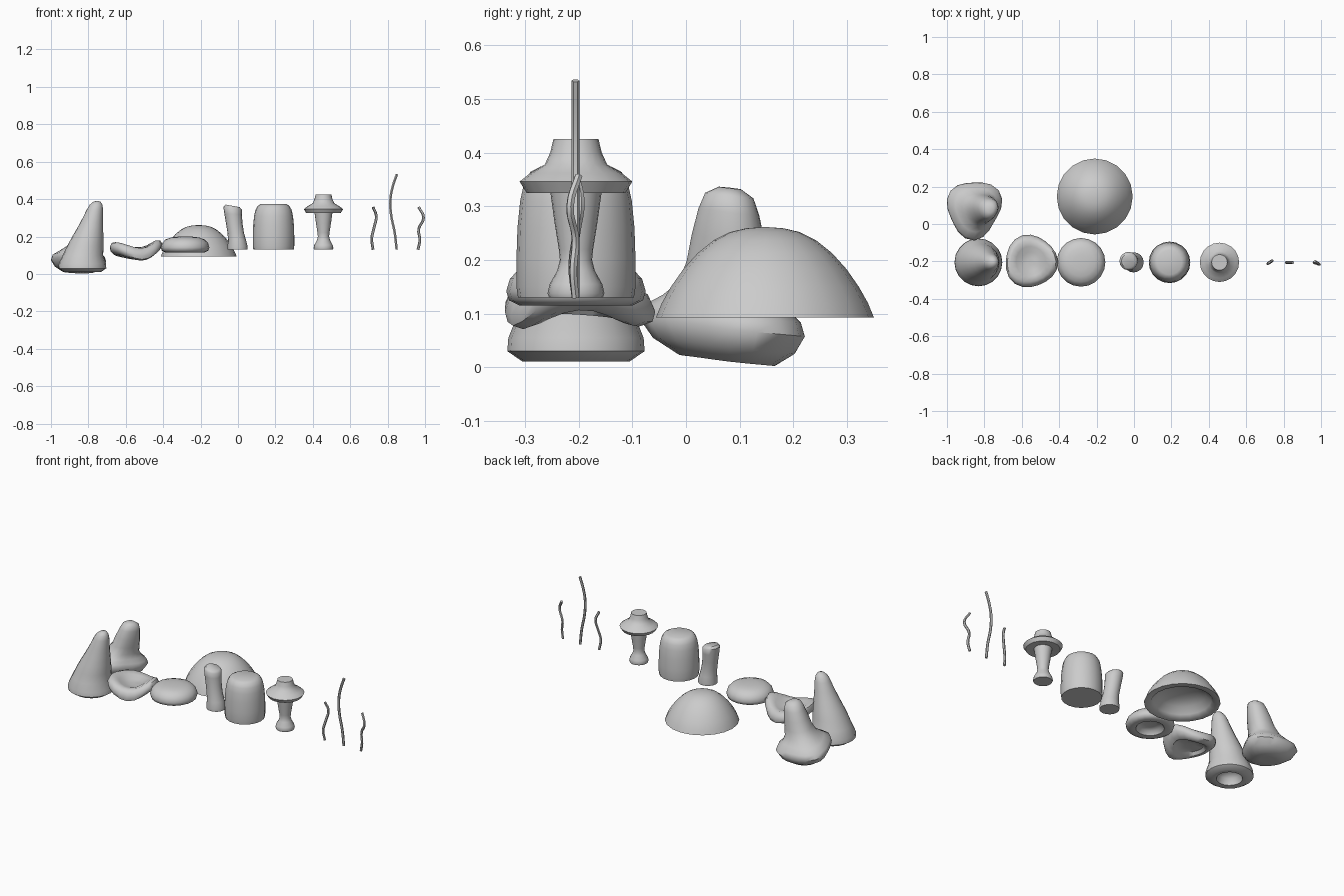
import bpy, bmesh
from math import sin, cos, pi, radians, exp
from mathutils import Vector


def finish(ob, angle=50):
    bpy.ops.object.select_all(action='DESELECT')
    ob.select_set(True)
    bpy.context.view_layer.objects.active = ob
    bpy.ops.object.shade_smooth_by_angle(angle=radians(angle))


def loft(name, x, y, rings, n=20, warp=None, angle=50):
    """Closed skin over rings (radius, z, x shift, y shift), first to last."""
    bm = bmesh.new()
    loops = []
    for ring in rings:
        r, z, dx, dy = (tuple(ring) + (0, 0))[:4]
        loop = []
        for i in range(n):
            a = 2 * pi * i / n
            p = Vector((r * cos(a), r * sin(a), z))
            if warp:
                p = warp(p, a, r)
            loop.append(bm.verts.new((p.x + x + dx, p.y + y + dy, p.z)))
        loops.append(loop)
    for lo, hi in zip(loops, loops[1:]):
        for i in range(n):
            j = (i + 1) % n
            bm.faces.new((lo[i], lo[j], hi[j], hi[i]))
    bm.faces.new(loops[0][::-1])
    bm.faces.new(loops[-1])
    bmesh.ops.recalc_face_normals(bm, faces=bm.faces)
    me = bpy.data.meshes.new(name)
    bm.to_mesh(me)
    bm.free()
    ob = bpy.data.objects.new(name, me)
    bpy.context.collection.objects.link(ob)
    finish(ob, angle)
    return ob


# Tall leaning cone cap with a socket underneath
loft("tall_cone_cap", -0.832, -0.205, [
    (0.03, 0.07), (0.06, 0.05), (0.07, 0.014), (0.1, 0.011), (0.128, 0.03),
    (0.126, 0.055), (0.108, 0.1, 0.003), (0.097, 0.15, 0.016),
    (0.083, 0.2, 0.029), (0.068, 0.25, 0.043), (0.054, 0.3, 0.056),
    (0.043, 0.345, 0.067), (0.034, 0.37, 0.073), (0.018, 0.387, 0.078),
    (0.004, 0.39, 0.08)])


# Tilted cone cap with an uneven brim
def brim_warp(p, a, r):
    k = 1 + 0.1 * cos(3 * a - 1.5) + 0.03 * cos(2 * a - 2.2)
    w = min(r / 0.14, 1)
    return Vector((p.x * (1 + (k - 1) * w), p.y * (1 + (k - 1) * w) * 1.04,
                   p.z - 0.12 * p.y - 0.03 * p.x))


loft("tilted_cone_cap", -0.855, 0.082, [
    (0.04, 0.012), (0.085, 0.013), (0.125, 0.04), (0.146, 0.075),
    (0.138, 0.1), (0.11, 0.122, 0.01), (0.085, 0.15, 0.028),
    (0.073, 0.19, 0.047), (0.065, 0.24, 0.062), (0.054, 0.29, 0.076),
    (0.043, 0.32, 0.083), (0.02, 0.334, 0.085)], warp=brim_warp)


# Wavy dished cap
def wave_warp(p, a, r):
    w = min(r / 0.14, 1) ** 2
    k = 1 + 0.05 * w * cos(3 * a + 0.4)
    return Vector((p.x * k, p.y * k,
                   p.z + w * (0.026 * cos(2 * a - 0.3) + 0.01 * cos(3 * a))))


loft("wavy_cap", -0.552, -0.2, [
    (0.03, 0.11), (0.075, 0.11), (0.09, 0.092), (0.112, 0.092),
    (0.135, 0.108), (0.14, 0.128), (0.13, 0.15), (0.11, 0.158),
    (0.08, 0.147), (0.05, 0.132), (0.02, 0.127)], warp=wave_warp)

# Small flat cap
loft("flat_cap", -0.283, -0.205, [
    (0.03, 0.145), (0.062, 0.14), (0.076, 0.118), (0.105, 0.115),
    (0.125, 0.125), (0.13, 0.142), (0.123, 0.165), (0.105, 0.184),
    (0.075, 0.195), (0.04, 0.199), (0.01, 0.2)])

# Large hollow dome cap
loft("dome_cap", -0.21, 0.147, [
    (0.02, 0.17), (0.08, 0.162), (0.125, 0.14), (0.155, 0.108),
    (0.168, 0.093), (0.203, 0.093), (0.192, 0.12), (0.175, 0.15),
    (0.152, 0.183), (0.125, 0.213), (0.095, 0.237), (0.065, 0.252),
    (0.035, 0.259), (0.008, 0.261)], angle=60)


# Bent stem with a slanted top
def slant_warp(p, a, r):
    t = max(0, (p.z - 0.3) / 0.065)
    return Vector((p.x, p.y, p.z - 0.18 * t * p.x))


loft("bent_stem", -0.002, -0.205, [
    (0.053, 0.13), (0.054, 0.145), (0.048, 0.18, -0.003),
    (0.044, 0.22, -0.01), (0.044, 0.27, -0.018, 0.003),
    (0.047, 0.32, -0.024, 0.006), (0.049, 0.352, -0.027, 0.007),
    (0.038, 0.364, -0.027, 0.007)], n=16, warp=slant_warp)

# Fat stem
loft("fat_stem", 0.19, -0.205, [
    (0.108, 0.13), (0.111, 0.15), (0.111, 0.2), (0.109, 0.26),
    (0.104, 0.31), (0.097, 0.342), (0.085, 0.364), (0.066, 0.374)])

# Ringed stem: stalk, collar and top
loft("ringed_stem", 0.457, -0.205, [
    (0.05, 0.13), (0.053, 0.138), (0.049, 0.155), (0.035, 0.18),
    (0.03, 0.2), (0.032, 0.22), (0.04, 0.27), (0.048, 0.328),
    (0.092, 0.325), (0.105, 0.346), (0.085, 0.362), (0.058, 0.378),
    (0.048, 0.4), (0.042, 0.425)])


# Thin wavy stalks
def stalk(name, points):
    cu = bpy.data.curves.new(name, 'CURVE')
    cu.dimensions = '3D'
    cu.bevel_depth = 0.0075
    cu.bevel_resolution = 1
    cu.resolution_u = 4
    cu.use_fill_caps = True
    sp = cu.splines.new('BEZIER')
    sp.bezier_points.add(len(points) - 1)
    for bp, co in zip(sp.bezier_points, points):
        bp.co = co
        bp.handle_left_type = bp.handle_right_type = 'AUTO'
    ob = bpy.data.objects.new(name, cu)
    bpy.context.collection.objects.link(ob)
    bpy.ops.object.select_all(action='DESELECT')
    ob.select_set(True)
    bpy.context.view_layer.objects.active = ob
    bpy.ops.object.convert(target='MESH')
    finish(bpy.context.view_layer.objects.active)


stalk("short_stalk_left", [
    (0.722, -0.206, 0.13), (0.715, -0.212, 0.19), (0.728, -0.204, 0.25),
    (0.739, -0.196, 0.31), (0.722, -0.206, 0.357)])
stalk("long_stalk", [
    (0.848, -0.206, 0.13), (0.838, -0.206, 0.22), (0.818, -0.206, 0.32),
    (0.815, -0.206, 0.4), (0.828, -0.206, 0.47), (0.85, -0.206, 0.534)])
stalk("short_stalk_right", [
    (0.962, -0.206, 0.13), (0.972, -0.21, 0.18), (0.966, -0.206, 0.24),
    (0.992, -0.216, 0.3), (0.966, -0.2, 0.357)])
